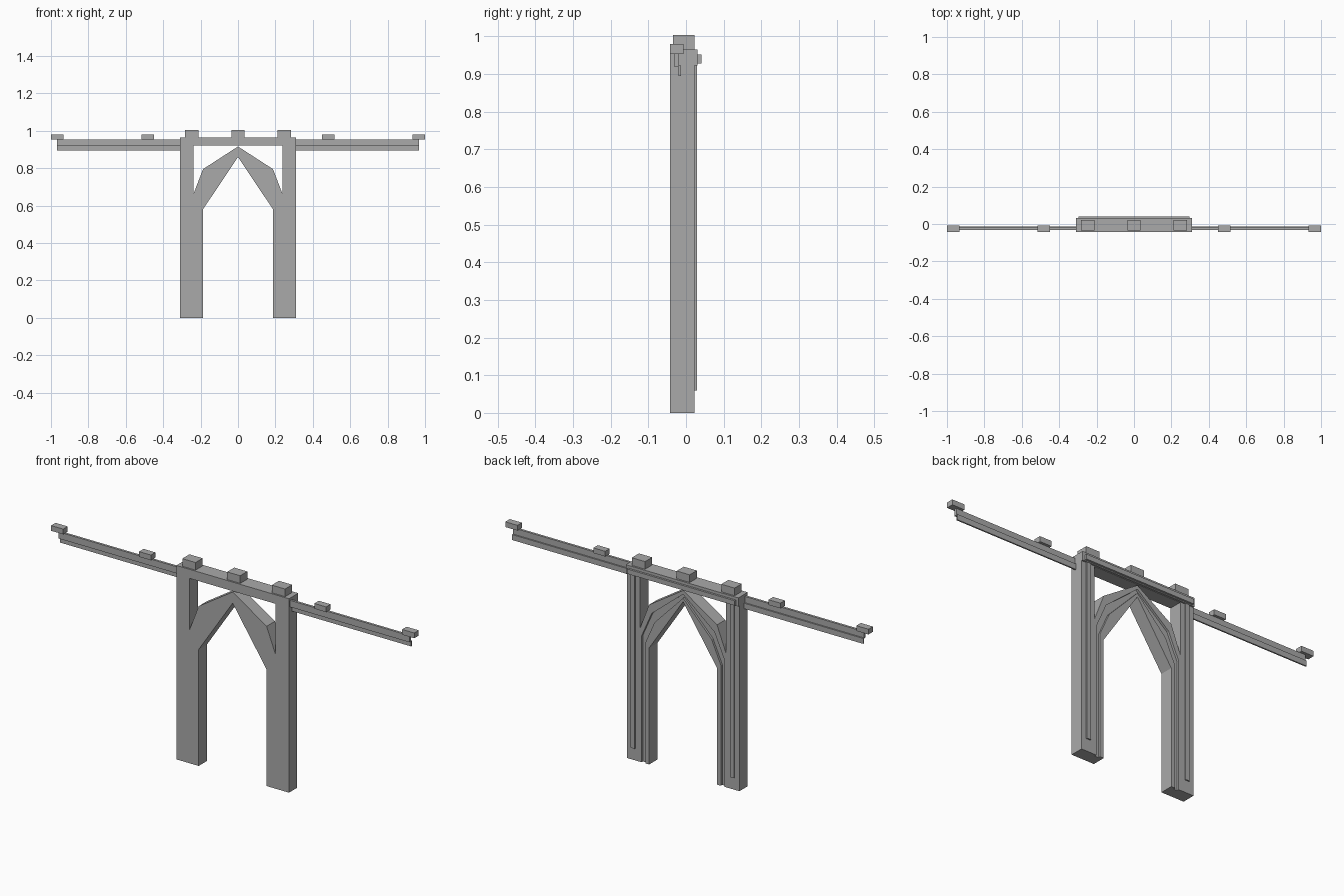
import bpy, bmesh

if "Cube" in bpy.data.objects:
    bpy.data.objects.remove(bpy.data.objects["Cube"])

mat = bpy.data.materials.new("stone grey")
mat.diffuse_color = (0.4, 0.4, 0.4, 1)
mat.use_nodes = True
mat.node_tree.nodes["Principled BSDF"].inputs["Base Color"].default_value = mat.diffuse_color


def extrude_half(name, outline, y0, y1):
    """Extrude an x-z outline from y0 to y1 and mirror it across x = 0."""
    bm = bmesh.new()
    face = bm.faces.new([bm.verts.new((x, y0, z)) for x, z in outline])
    ext = bmesh.ops.extrude_face_region(bm, geom=[face], use_keep_orig=True)
    for v in ext["geom"]:
        if isinstance(v, bmesh.types.BMVert):
            v.co.y = y1
    # open the seam on the mirror plane
    seam = [f for f in bm.faces if all(abs(v.co.x) < 1e-5 for v in f.verts)]
    bmesh.ops.delete(bm, geom=seam, context="FACES_ONLY")
    bmesh.ops.recalc_face_normals(bm, faces=bm.faces)
    me = bpy.data.meshes.new(name)
    bm.to_mesh(me)
    bm.free()
    me.materials.append(mat)
    ob = bpy.data.objects.new(name, me)
    bpy.context.collection.objects.link(ob)
    mod = ob.modifiers.new("mirror", "MIRROR")
    mod.use_clip = True
    return ob


def box(name, x0, x1, y0, y1, z0, z1):
    return extrude_half(name, [(x0, z0), (x1, z0), (x1, z1), (x0, z1)], y0, y1)


# Shared outlines: arch soffit, groove sides and arch back
inner = [(.187, 0), (.187, .58), (0, .86)]
groove_in = [(.208, 0), (.208, .60), (.157, .715), (0, .878)]
groove_out = [(.228, 0), (.228, .63), (.173, .755), (0, .897)]
spandrel = [(0, .916), (.187, .795), (.237, .665), (.237, .92), (0, .92)]
outside = [(0, .965), (.31, .965), (.31, 0)]

# Portal frame: main slab, then a back layer split by the groove
extrude_half("portal_frame", outside + inner + spandrel, -.042, .012)
extrude_half("back_outer_frame", outside + groove_out + spandrel, .012, .023)
extrude_half("back_inner_rib", groove_in + inner[::-1], .012, .023)

# Lintel and column trims on the back
box("lintel_back_cap", 0, .31, .023, .031, .922, .965)
box("lintel_rail", 0, .297, .031, .041, .927, .951)
box("column_strip", .262, .284, .023, .029, .06, .922)

# Blocks on the lintel
box("centre_block", 0, .036, -.034, .022, .965, 1.003)
box("side_block", .21, .283, -.034, .022, .965, 1.003)

# Side arms with two rails and carried blocks
box("arm_upper_rail", .31, .967, -.032, -.020, .92, .953)
box("arm_lower_rail", .31, .967, -.020, -.013, .895, .922)
box("arm_middle_block", .45, .515, -.042, -.007, .953, .979)
box("arm_end_block", .933, 1.0, -.042, -.007, .953, .979)
